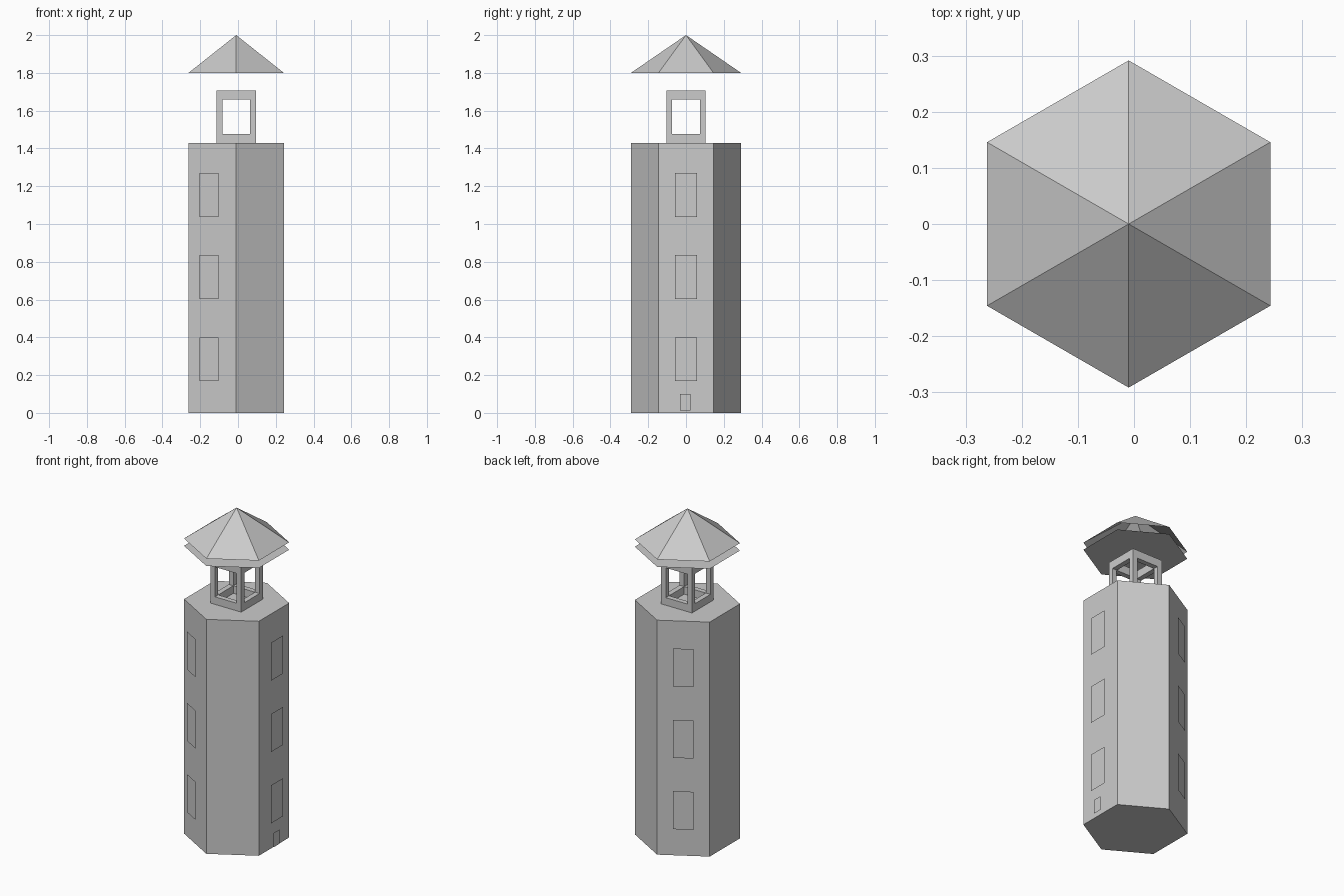
import bpy, bmesh, math
from mathutils import Matrix, Vector

cube = bpy.data.objects.get("Cube")
if cube:
    bpy.data.objects.remove(cube, do_unlink=True)

CX = -0.0095          # tower axis
R = 0.2915            # hexagon corner radius
WALL = R * math.cos(math.pi / 6)
GAP = 0.019           # panels stand clear of the wall

stone = bpy.data.materials.new("pale_grey")
stone.use_nodes = True
stone.diffuse_color = (0.6, 0.6, 0.6, 1)
stone.node_tree.nodes["Principled BSDF"].inputs["Base Color"].default_value = (0.6, 0.6, 0.6, 1)


def finish(name, bm):
    mesh = bpy.data.meshes.new(name)
    bm.to_mesh(mesh)
    bm.free()
    mesh.materials.append(stone)
    obj = bpy.data.objects.new(name, mesh)
    bpy.context.collection.objects.link(obj)
    return obj


def hexagon(bm, z):
    """Ring of six corners, with a corner towards front and back."""
    return [bm.verts.new((CX + R * math.cos(a), R * math.sin(a), z))
            for a in (math.radians(30 + 60 * i) for i in range(6))]


def box(bm, centre, size):
    bmesh.ops.create_cube(bm, size=1, matrix=Matrix.Translation(centre) @ Matrix.Diagonal((*size, 1)))


def panel(name, angle, width, z0, z1, shift=0):
    """Thin upright rectangle in front of the wall facing the given angle."""
    turn = Matrix.Translation((CX, 0, 0)) @ Matrix.Rotation(math.radians(angle), 4, "Z")
    bm = bmesh.new()
    corners = ((-1, z0), (1, z0), (1, z1), (-1, z1))
    bm.faces.new([bm.verts.new(turn @ Vector((WALL + GAP, shift + s * width / 2, z)))
                  for s, z in corners])
    finish(name, bm)


# Six-sided tower body
bm = bmesh.new()
base = bm.faces.new(hexagon(bm, 0))
top = bmesh.ops.extrude_face_region(bm, geom=[base])["geom"]
bmesh.ops.translate(bm, vec=(0, 0, 1.43), verts=[v for v in top if isinstance(v, bmesh.types.BMVert)])
bmesh.ops.recalc_face_normals(bm, faces=bm.faces)
finish("tower_body", bm)

# Windows on three alternate walls, and a small door
for wall, angle, shift in (("right", 0, 0), ("back", 120, 0), ("front", 240, -0.01)):
    for level in range(3):
        z = 0.168 + 0.435 * level
        panel(f"{wall}_window_{level + 1}", angle, 0.115, z, z + 0.232, shift)
panel("door", 0, 0.055, 0.013, 0.1, -0.003)

# Open square lantern: four posts with rails between them
HALF, BAR = 0.104, 0.031
Z0, Z1 = 1.43, 1.708
edge = HALF - BAR / 2
bm = bmesh.new()
for sx in (-1, 1):
    for sy in (-1, 1):
        box(bm, (CX + sx * edge, sy * edge, (Z0 + Z1) / 2), (BAR, BAR, Z1 - Z0))
inner = 2 * (HALF - BAR)
for low, high in ((Z0, 1.476), (1.658, Z1)):
    mid, h = (low + high) / 2, high - low
    for s in (-1, 1):
        box(bm, (CX, s * edge, mid), (inner, BAR, h))
        box(bm, (CX + s * edge, 0, mid), (BAR, inner, h))
finish("lantern_frame", bm)

# Flat ceiling sheet above the lantern
bm = bmesh.new()
bm.faces.new(hexagon(bm, 1.755))
finish("ceiling_sheet", bm)

# Pointed roof, open underneath
bm = bmesh.new()
rim = hexagon(bm, 1.8)
apex = bm.verts.new((CX, 0, 2))
for i in range(6):
    bm.faces.new((rim[i], rim[(i + 1) % 6], apex))
finish("roof", bm)
